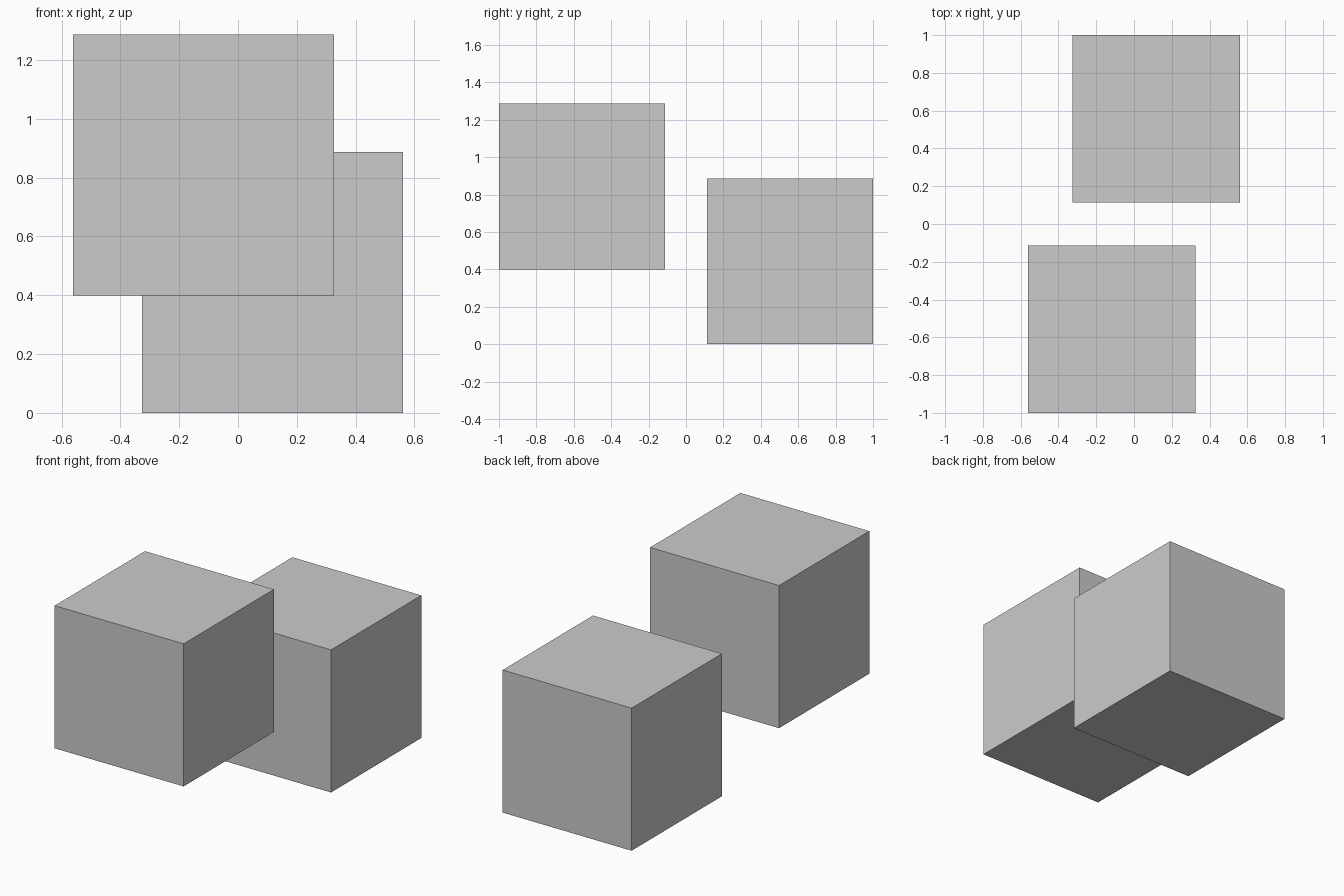
import bpy

if "Cube" in bpy.data.objects:
    bpy.data.objects.remove(bpy.data.objects["Cube"])

SIZE = 0.887


def cube(name, center, grey):
    bpy.ops.mesh.primitive_cube_add(size=SIZE, location=center)
    ob = bpy.context.object
    ob.name = name
    mat = bpy.data.materials.new(name + "_grey")
    mat.diffuse_color = (grey, grey, grey, 1)
    mat.use_nodes = True
    mat.node_tree.nodes["Principled BSDF"].inputs["Base Color"].default_value = mat.diffuse_color
    ob.data.materials.append(mat)


# Raised light cube at the front left, dark cube on the floor at the back right
half = SIZE / 2
cube("raised_cube", (-0.561 + half, -1 + half, 0.4 + half), 0.8)
cube("floor_cube", (0.561 - half, 1 - half, half), 0.52)
